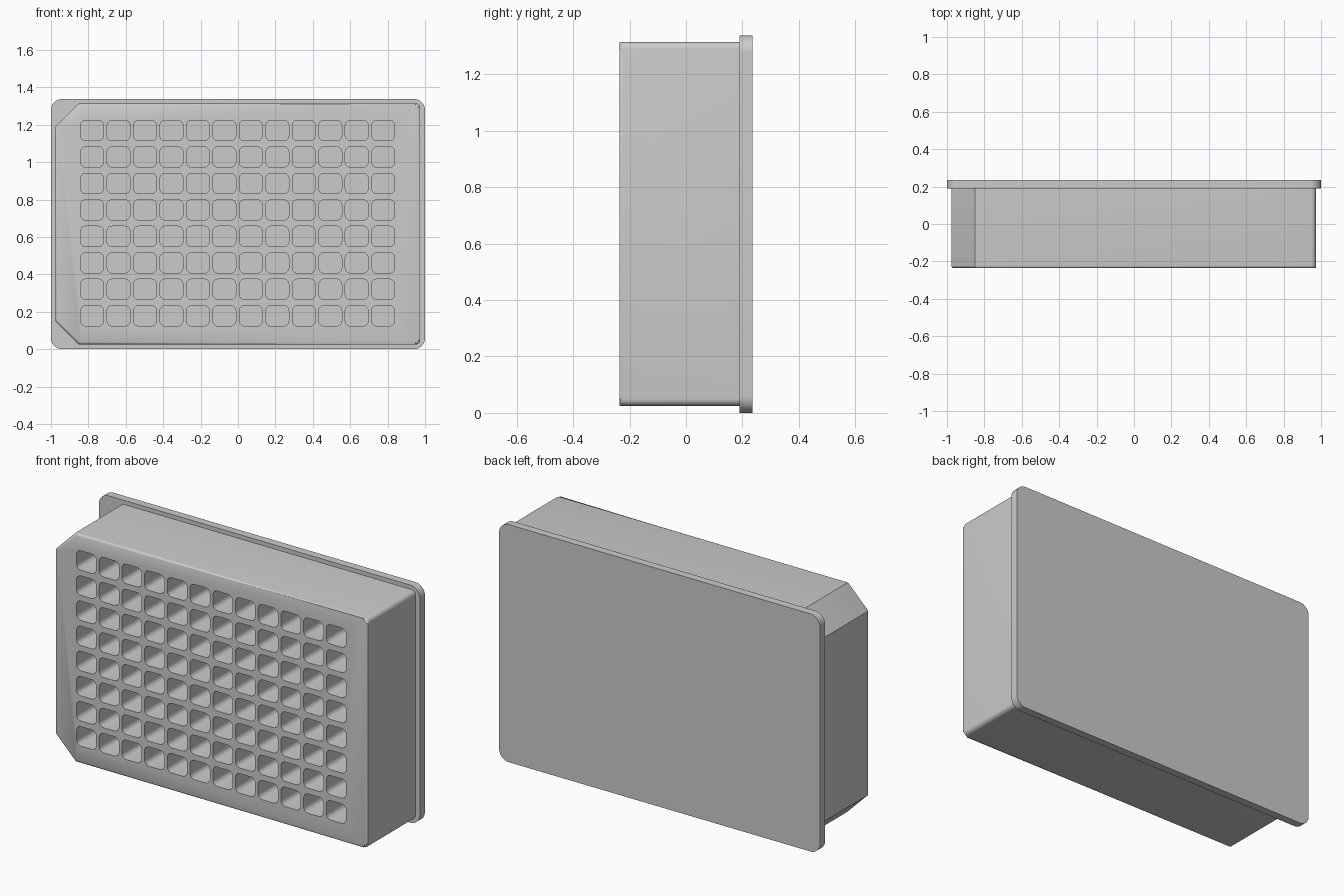
import bpy, bmesh, math

if "Cube" in bpy.data.objects:
    bpy.data.objects.remove(bpy.data.objects["Cube"])


def outline(x0, x1, z0, z1, radii, segs):
    """Rectangle in xz; corners from lower right, counter-clockwise.
    One segment gives a chamfer, more give a round."""
    centres = [(x1, z0, -1, 1), (x1, z1, -1, -1), (x0, z1, 1, -1), (x0, z0, 1, 1)]
    pts = []
    for i, ((x, z, sx, sz), r, n) in enumerate(zip(centres, radii, segs)):
        for k in range(n + 1):
            a = math.radians(-90 + 90 * i + 90 * k / n)
            pts.append((x + sx * r + r * math.cos(a), z + sz * r + r * math.sin(a)))
    return pts


def add_prism(bm, pts, y0, y1):
    front = [bm.verts.new((x, y0, z)) for x, z in pts]
    back = [bm.verts.new((x, y1, z)) for x, z in pts]
    bm.faces.new(front)
    bm.faces.new(back[::-1])
    for i in range(len(pts)):
        j = (i + 1) % len(pts)
        bm.faces.new((front[j], front[i], back[i], back[j]))


def finish(bm, name):
    bmesh.ops.recalc_face_normals(bm, faces=bm.faces[:])
    mesh = bpy.data.meshes.new(name)
    bm.to_mesh(mesh)
    bm.free()
    obj = bpy.data.objects.new(name, mesh)
    bpy.context.collection.objects.link(obj)
    return obj


def smooth(obj):
    bpy.ops.object.select_all(action='DESELECT')
    obj.select_set(True)
    bpy.context.view_layer.objects.active = obj
    bpy.ops.object.shade_smooth_by_angle(angle=math.radians(35))


# base flange
bm = bmesh.new()
add_prism(bm, outline(-1, 1, 0, 1.338, [0.06] * 4, [8] * 4), 0.19, 0.235)
smooth(finish(bm, "base_flange"))

# body: rounded right corners, chamfered left corners, softened front rim
FRONT = -0.235
bm = bmesh.new()
add_prism(bm, outline(-0.977, 0.973, 0.025, 1.315,
                      [0.025, 0.025, 0.127, 0.127], [6, 6, 1, 1]), FRONT, 0.2)
rim = [e for e in bm.edges if all(abs(v.co.y - FRONT) < 1e-5 for v in e.verts)]
bmesh.ops.bevel(bm, geom=rim, offset=0.013, segments=4, profile=0.5, affect='EDGES')
body = finish(bm, "plate_body")

# wells: 12 x 8 rounded square pockets
PITCH, W, H = 0.1415, 0.0615, 0.0545
bm = bmesh.new()
for col in range(12):
    for row in range(8):
        x = -0.002 + (col - 5.5) * PITCH
        z = 0.674 + (row - 3.5) * PITCH
        add_prism(bm, outline(x - W, x + W, z - H, z + H, [0.028] * 4, [5] * 4),
                  FRONT - 0.05, 0.175)
cutter = finish(bm, "well_cutter")
cutter.hide_render = True

mod = body.modifiers.new("wells", 'BOOLEAN')
mod.operation = 'DIFFERENCE'
mod.solver = 'EXACT'
mod.object = cutter
bpy.context.view_layer.objects.active = body
bpy.ops.object.modifier_apply(modifier=mod.name)
bpy.data.objects.remove(cutter)
smooth(body)
